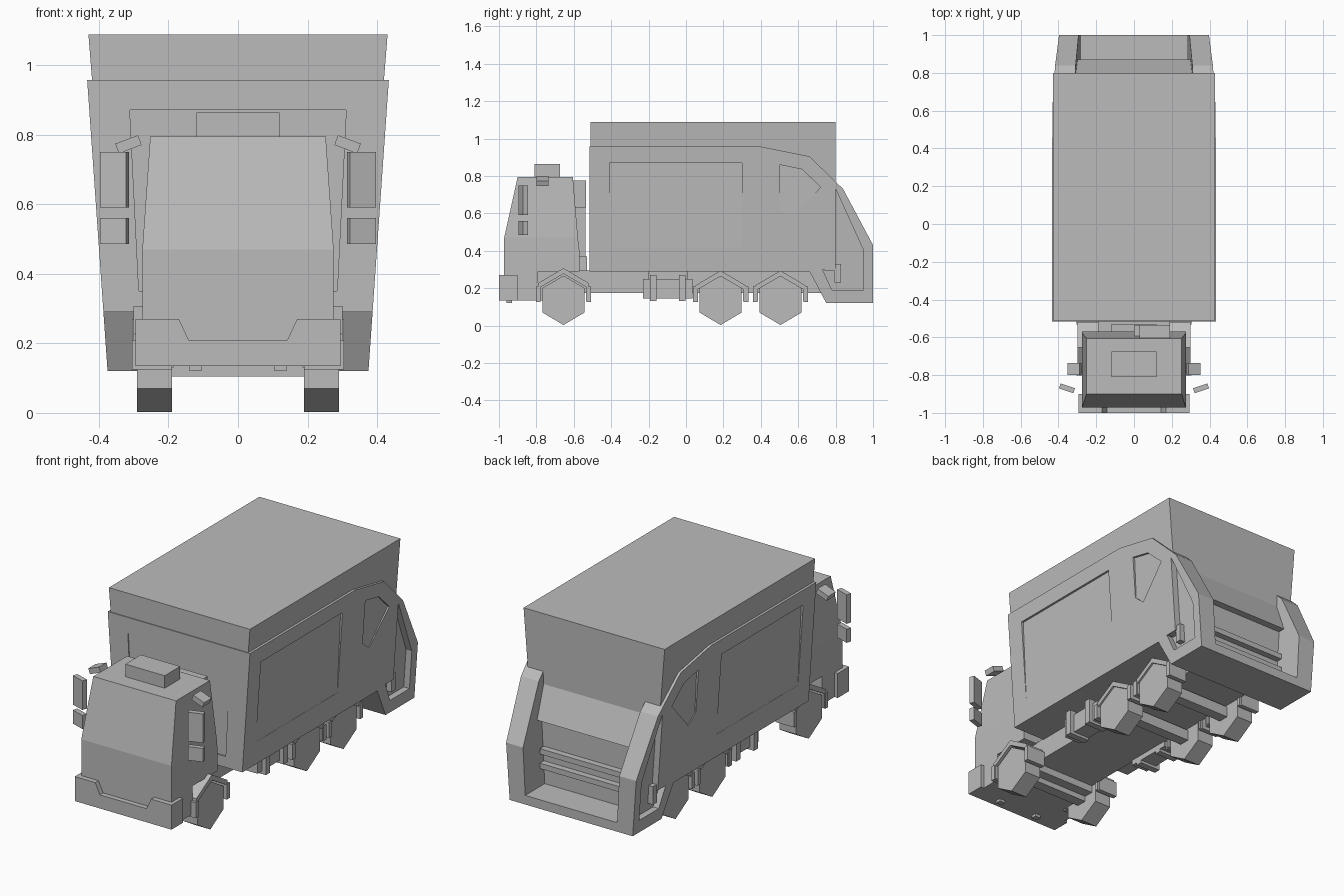
import bpy, bmesh
from mathutils import Matrix, Vector

if "Cube" in bpy.data.objects:
    bpy.data.objects.remove(bpy.data.objects["Cube"], do_unlink=True)

grey = bpy.data.materials.new("plain grey")
grey.use_nodes = True
COLOUR = (0.5, 0.5, 0.5, 1)
grey.diffuse_color = COLOUR
grey.node_tree.nodes["Principled BSDF"].inputs["Base Color"].default_value = COLOUR


def finish(name, bm):
    bmesh.ops.recalc_face_normals(bm, faces=bm.faces[:])
    mesh = bpy.data.meshes.new(name)
    bm.to_mesh(mesh)
    bm.free()
    mesh.materials.append(grey)
    obj = bpy.data.objects.new(name, mesh)
    bpy.context.scene.collection.objects.link(obj)
    return obj


def prism(name, profile, outer, inner=None):
    """Side profile (y, z) spread in x; widths may vary with height.
    With an inner width it becomes a left and right pair."""
    value = lambda w, z: w(z) if callable(w) else w
    bm = bmesh.new()
    sides = (1, -1) if inner is not None else (1,)
    for s in sides:
        caps = []
        for w in (outer, inner):
            caps.append([bm.verts.new((s * (value(w, z) if w is not None else -value(outer, z)), y, z))
                         for y, z in profile])
        a, b = caps
        bm.faces.new(a)
        bm.faces.new(b[::-1])
        for i in range(len(a)):
            j = (i + 1) % len(a)
            bm.faces.new((a[i], b[i], b[j], a[j]))
    return finish(name, bm)


def rect(y0, y1, z0, z1):
    return [(y0, z0), (y1, z0), (y1, z1), (y0, z1)]


def box(name, x0, x1, y0, y1, z0, z1, turn=0, axis="Z"):
    bm = bmesh.new()
    size = Vector((x1 - x0, y1 - y0, z1 - z0))
    mid = Vector((x1 + x0, y1 + y0, z1 + z0)) / 2
    bmesh.ops.create_cube(bm, size=1, matrix=Matrix.Translation(mid)
                          @ Matrix.Rotation(turn, 4, axis) @ Matrix.Diagonal((*size, 1)))
    return finish(name, bm)


def cut(obj, cutter):
    mod = obj.modifiers.new("cut", "BOOLEAN")
    mod.operation = "DIFFERENCE"
    mod.solver = "EXACT"
    mod.object = cutter
    bpy.context.view_layer.update()
    graph = bpy.context.evaluated_depsgraph_get()
    mesh = bpy.data.meshes.new_from_object(obj.evaluated_get(graph))
    obj.modifiers.clear()
    obj.data = mesh
    bpy.data.objects.remove(cutter, do_unlink=True)


# Cargo body, wider towards the top, with rear side walls
def wide(z):
    return 0.375 + 0.07 * (z - 0.12)


body = prism("cargo_body", [(-0.515, 0.29), (-0.515, 0.957), (0.4, 0.957), (0.66, 0.905),
                            (0.84, 0.73), (1, 0.43), (1, 0.12), (0.75, 0.12), (0.66, 0.29)], wide)
# Loading hopper between the rear walls
cut(body, prism("hopper_cutter", [(1.1, 0.17), (0.83, 0.17), (0.83, 0.53), (0.87, 0.53),
                                  (0.8, 0.7), (0.8, 1.1), (1.1, 1.1)], lambda z: 0.74 * wide(z)))
# Window-like recess in each rear wall
cut(body, prism("rear_recess_cutter", [(0.8, 0.73), (0.95, 0.4), (0.95, 0.19), (0.78, 0.19),
                                       (0.73, 0.3), (0.8, 0.3)],
                lambda z: wide(z) + 0.1, lambda z: wide(z) - 0.035))
# Shallow side panels, deepest along their top edge
for profile in (rect(-0.41, 0.3, 0.42, 0.87),
                [(0.5, 0.62), (0.5, 0.86), (0.62, 0.835), (0.72, 0.74), (0.56, 0.57)]):
    cut(body, prism("side_panel_cutter", profile, lambda z: wide(z) + 0.1,
                    lambda z: wide(z) - 0.012 * (z - 0.38) / 0.49))
# Shallow front panel
cut(body, prism("front_panel_cutter", rect(-0.6, -0.507, 0.35, 0.87),
                lambda z: 0.285 + 0.05 * (z - 0.35)))

prism("upper_container", rect(-0.51, 0.8, 0.6, 1.088), lambda z: 0.43 - 0.08 * (1.088 - z))

# Hopper rails and rear wall brackets
for z in (0.28, 0.36):
    box("hopper_rail", -0.285, 0.285, 0.82, 0.865, z - 0.015, z + 0.015)
prism("rear_bracket", rect(0.795, 0.83, 0.23, 0.33), 0.38, 0.33)
prism("rear_bracket_arm", rect(0.74, 0.8, 0.295, 0.31), 0.38, 0.33)

# Chassis and side tanks with straps
box("chassis", -0.19, 0.19, -0.6, 0.76, 0.175, 0.295)
prism("side_tank", rect(-0.23, 0.035, 0.145, 0.25), 0.28, 0.18)
for y in (-0.175, -0.02):
    prism("tank_strap", rect(y - 0.018, y + 0.018, 0.13, 0.27), 0.305, 0.18)
prism("tank_hanger", rect(-0.2, 0.01, 0.25, 0.295), 0.2, 0.18)

# Six-sided wheels, each with an angular fender
for y in (-0.655, 0.185, 0.505):
    prism("wheel_pair", [(y, 0.003), (y + 0.113, 0.07), (y + 0.113, 0.2), (y, 0.267),
                         (y - 0.113, 0.2), (y - 0.113, 0.07)], 0.29, 0.19)
    top = 0.307 if y < 0 else 0.294
    prism("axle", rect(y - 0.03, y + 0.03, 0.105, 0.165), 0.2)
    for s in (1, -1):
        prism("fender", [(y, top), (y + s * 0.135, top - 0.08), (y + s * 0.135, 0.13),
                         (y + s * 0.12, 0.13), (y + s * 0.12, top - 0.1), (y, top - 0.03)],
              0.3, 0.185)
        prism("fender_flap", rect(*sorted((y + s * 0.122, y + s * 0.148)), 0.125, 0.21),
              0.305, 0.19)

# Cab: straight lower half, tapered upper half and roof box
prism("cab_lower", [(-0.972, 0.135), (-0.972, 0.47), (-0.578, 0.47), (-0.57, 0.4),
                    (-0.57, 0.29), (-0.79, 0.29), (-0.79, 0.135)], 0.275)
box("cab_underside", -0.19, 0.19, -0.97, -0.57, 0.135, 0.3)
prism("cab_upper", [(-0.972, 0.47), (-0.9, 0.795), (-0.605, 0.795), (-0.578, 0.47)],
      lambda z: 0.275 - 0.07 * (z - 0.47))
box("roof_box", -0.12, 0.12, -0.81, -0.675, 0.79, 0.864)
box("intake_box", 0.03, 0.19, -0.61, -0.535, 0.63, 0.775)
box("intake_pipe", 0.0, 0.09, -0.6, -0.537, 0.37, 0.64)
box("rear_cab_block", -0.12, 0.12, -0.58, -0.53, 0.28, 0.37)
prism("lower_step", rect(-0.96, -0.93, 0.12, 0.14), 0.14, 0.105)

# Bumper with a dipped top edge
bm = bmesh.new()
outline = [(-0.295, 0.135), (0.295, 0.135), (0.295, 0.27), (0.17, 0.27),
           (0.142, 0.21), (-0.142, 0.21), (-0.17, 0.27), (-0.295, 0.27)]
face = bm.faces.new([bm.verts.new((x, -1, z)) for x, z in outline])
pulled = bmesh.ops.extrude_face_region(bm, geom=[face])["geom"]
bmesh.ops.translate(bm, vec=(0, 0.1, 0), verts=[v for v in pulled if isinstance(v, bmesh.types.BMVert)])
finish("bumper", bm)

# Mirrors and tilted lamps on both sides of the cab
for s, side in ((1, "left"), (-1, "right")):
    x0, x1 = sorted((s * 0.315, s * 0.395))
    box(side + "_upper_mirror", x0, x1, -0.884, -0.856, 0.59, 0.75, s * 0.32)
    box(side + "_lower_mirror", x0, x1, -0.884, -0.856, 0.485, 0.56, s * 0.32)
    x0, x1 = sorted((s * 0.28, s * 0.35))
    box(side + "_cab_lamp", x0, x1, -0.8, -0.735, 0.757, 0.787, s * 0.36, "Y")
